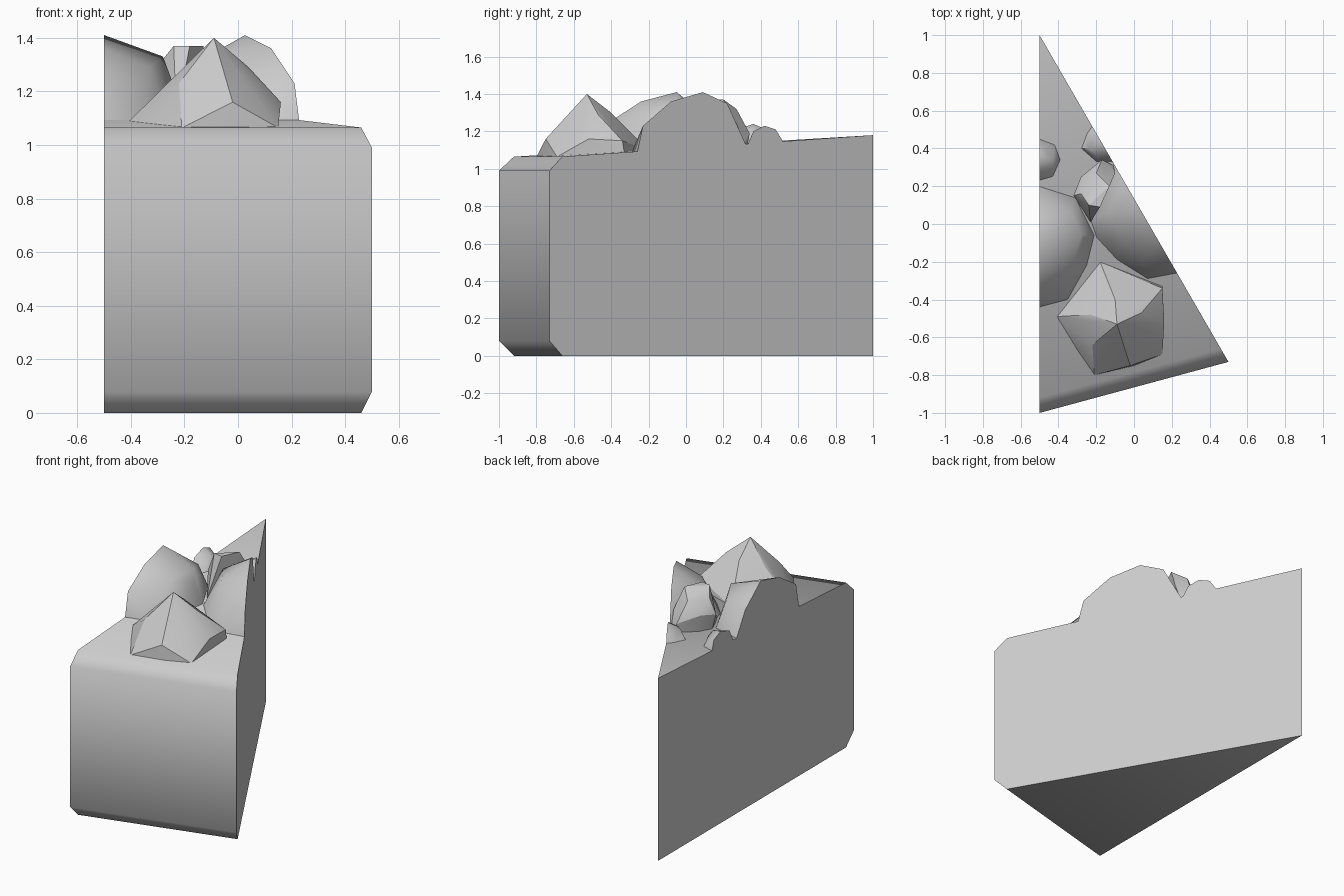
import bpy, bmesh, math
from mathutils import Vector

cube = bpy.data.objects.get("Cube")
if cube:
    bpy.data.objects.remove(cube, do_unlink=True)

# One plain grey colour for everything
grey = bpy.data.materials.new("plain_grey")
grey.use_nodes = True
tone = (0.6, 0.6, 0.6, 1)
grey.diffuse_color = tone
grey.node_tree.nodes["Principled BSDF"].inputs["Base Color"].default_value = tone

# Plan of the slice: back tip and the two front corners
TIP, RIGHT, LEFT = Vector((-0.5, 1)), Vector((-0.5, -1)), Vector((0.5, -0.73))
TIP_TOP, FRONT_TOP = 1.18, 1.065


def finish(name, bm, angle):
    bmesh.ops.recalc_face_normals(bm, faces=bm.faces)
    mesh = bpy.data.meshes.new(name)
    bm.to_mesh(mesh)
    bm.free()
    obj = bpy.data.objects.new(name, mesh)
    bpy.context.collection.objects.link(obj)
    mesh.materials.append(grey)
    bpy.ops.object.select_all(action="DESELECT")
    obj.select_set(True)
    bpy.context.view_layer.objects.active = obj
    bpy.ops.object.shade_smooth_by_angle(angle=math.radians(angle))
    return obj


def top_height(x, y):
    """Height of the sloping top surface."""
    reach = (1 - y + 0.27 * (x + 0.5)) / 2
    return TIP_TOP + (FRONT_TOP - TIP_TOP) * reach / 0.96


def edge_x(y):
    """Position of the slanted side in plan."""
    return TIP.x + (TIP.y - y) * (LEFT.x - TIP.x) / (TIP.y - LEFT.y)


def make_slice():
    """Wedge whose side profile is swept between the two cut sides."""
    bm = bmesh.new()
    profile = [(0.96, 0), (1, 0.08), (1, 0.99), (0.96, FRONT_TOP)]
    tip_low = bm.verts.new((*TIP, 0))
    tip_high = bm.verts.new((*TIP, TIP_TOP))
    sides = [[bm.verts.new((*TIP.lerp(corner, t), z)) for t, z in profile]
             for corner in (RIGHT, LEFT)]
    a, b = sides
    for side in sides:
        bm.faces.new([tip_low] + side + [tip_high])
    for i in range(len(profile) - 1):
        bm.faces.new([a[i], b[i], b[i + 1], a[i + 1]])
    bm.faces.new([tip_low, a[0], b[0]])
    bm.faces.new([tip_high, a[-1], b[-1]])
    finish("cake_slice", bm, 50)


def make_lump(name, outline, upper, angle):
    """Faceted lump: plan outline resting on the top, plus raised points."""
    bm = bmesh.new()
    for x, y in outline:
        bm.verts.new((x, y, top_height(x, y) - 0.004))
    for point in upper:
        bm.verts.new(point)
    hull = bmesh.ops.convex_hull(bm, input=bm.verts)
    loose = {v for v in hull["geom_interior"] + hull["geom_unused"]
             if isinstance(v, bmesh.types.BMVert)}
    bmesh.ops.delete(bm, geom=list(loose), context="VERTS")
    bmesh.ops.dissolve_limit(bm, angle_limit=math.radians(2),
                             verts=bm.verts, edges=bm.edges)
    finish(name, bm, angle)


def on_right(points):
    """Points on the straight cut side."""
    return [(TIP.x, *p) for p in points]


def on_left(points):
    """Points on the slanted cut side."""
    return [(edge_x(y), y, *z) for y, *z in points]


make_slice()

# Pointed lump near the front
make_lump(
    "front_peak",
    [(-0.41, -0.49), (-0.3, -0.36), (-0.18, -0.2), (0.15, -0.33),
     (0.15, -0.69), (0, -0.75), (-0.21, -0.8), (-0.3, -0.67)],
    [(-0.09, -0.53, 1.4), (0, -0.6, 1.27), (-0.02, -0.75, 1.16),
     (0.04, -0.47, 1.29), (-0.1, -0.4, 1.3), (-0.23, -0.48, 1.26),
     (-0.22, -0.64, 1.23), (0.16, -0.52, 1.16), (0.15, -0.34, 1.15)], 25)

# Large lump cut by the straight side
make_lump(
    "right_dome",
    on_right([(0.2,), (-0.44,)]) + [(-0.31, 0.14), (-0.21, -0.06), (-0.25, -0.22), (-0.35, -0.4)],
    on_right([(0.11, 1.28), (-0.05, 1.41), (-0.24, 1.36), (-0.41, 1.25)])
    + [(-0.28, -0.06, 1.33), (-0.25, -0.08, 1.25), (-0.33, -0.24, 1.29),
       (-0.34, 0.08, 1.28), (-0.4, -0.37, 1.22)], 50)

# Large lump cut by the slanted side
make_lump(
    "left_dome",
    on_left([(-0.26,), (0.32,)]) + [(0.07, -0.29), (-0.09, -0.19), (-0.2, -0.07), (-0.23, 0.02)],
    on_left([(-0.23, 1.23), (-0.08, 1.36), (0.09, 1.41), (0.22, 1.35), (0.25, 1.27)])
    + [(0.06, -0.2, 1.24), (-0.06, -0.08, 1.31), (-0.15, 0.06, 1.31)], 50)

# Faceted lump between the domes
make_lump(
    "middle_lump",
    [(-0.23, 0.01), (-0.3, 0.16), (-0.26, 0.25), (-0.17, 0.33), (-0.11, 0.31)],
    [(-0.24, 0.1, 1.37), (-0.13, 0.2, 1.37), (-0.18, 0.09, 1.37),
     (-0.32, 0.15, 1.22), (-0.28, 0.16, 1.32), (-0.28, 0.25, 1.24),
     (-0.2, 0.27, 1.32), (-0.17, 0.34, 1.19), (-0.1, 0.27, 1.24)], 25)

# Two small lumps near the tip
make_lump(
    "small_right_lump",
    on_right([(0.45,), (0.23,)]) + [(-0.42, 0.42), (-0.39, 0.34), (-0.43, 0.25)],
    on_right([(0.43, 1.21), (0.36, 1.24), (0.27, 1.21)])
    + [(-0.43, 0.34, 1.22), (-0.4, 0.34, 1.18)], 50)
make_lump(
    "small_left_lump",
    on_left([(0.52,), (0.33,)]) + [(-0.25, 0.48), (-0.28, 0.4), (-0.2, 0.33)],
    on_left([(0.36, 1.2), (0.42, 1.23), (0.48, 1.21)])
    + [(-0.24, 0.4, 1.2), (-0.2, 0.36, 1.19)], 50)
